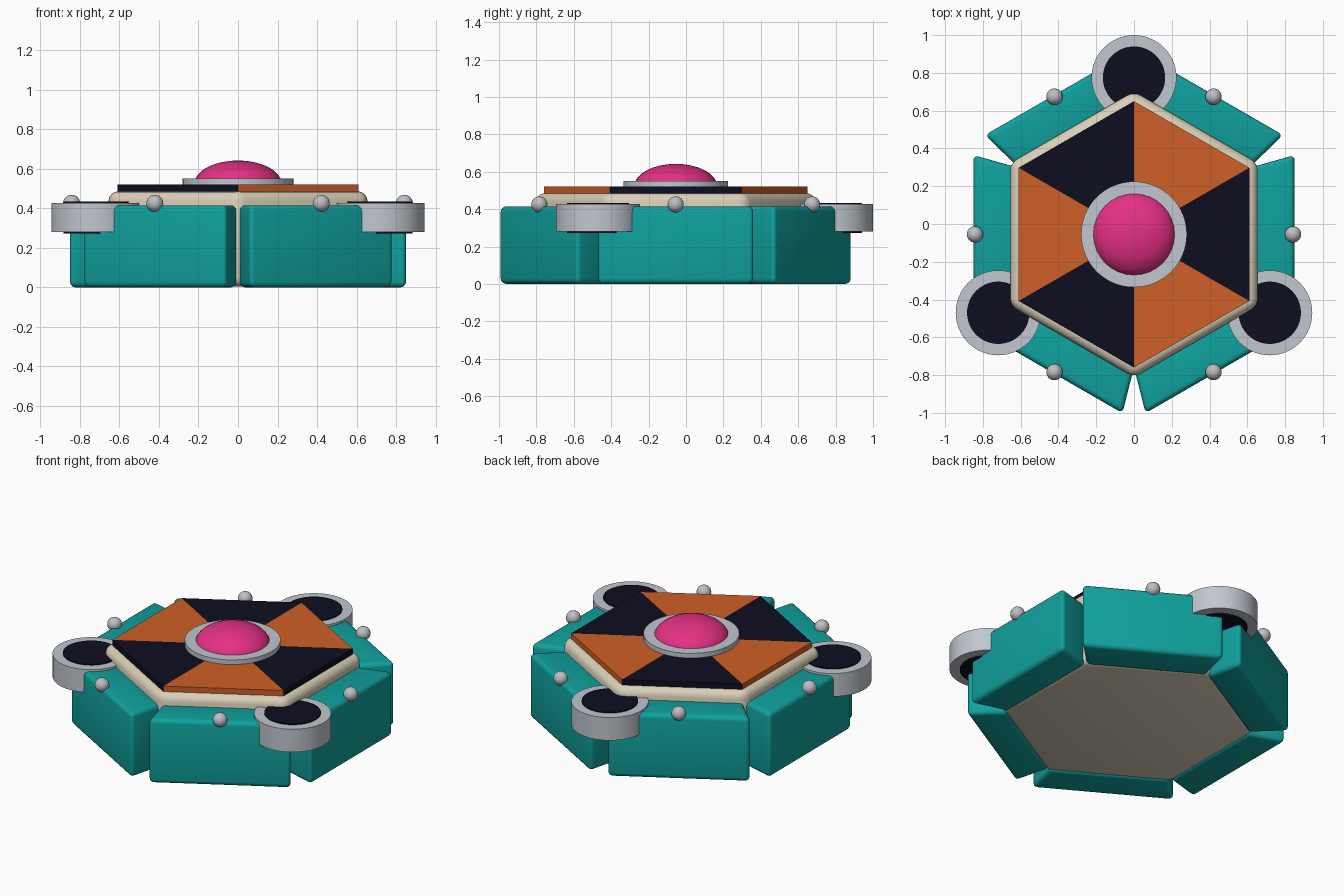
import bpy, bmesh
from math import radians, sin, cos, sqrt

cube = bpy.data.objects.get("Cube")
if cube:
    bpy.data.objects.remove(cube)

CY = -0.055  # hexagon centre along y


def material(name, rgb, rough=0.5):
    m = bpy.data.materials.new(name)
    m.use_nodes = True
    m.diffuse_color = (*rgb, 1)
    node = m.node_tree.nodes["Principled BSDF"]
    node.inputs["Base Color"].default_value = (*rgb, 1)
    node.inputs["Roughness"].default_value = rough
    return m


TEAL = material("teal", (0.005, 0.36, 0.34))
CREAM = material("cream", (0.70, 0.63, 0.48))
ORANGE = material("orange", (0.62, 0.115, 0.02))
NAVY = material("dark navy", (0.004, 0.004, 0.014))
PINK = material("pink", (0.78, 0.03, 0.23))
STEEL = material("pale steel", (0.53, 0.57, 0.62))
PEARL = material("stud grey", (0.52, 0.52, 0.55))


def polar(r, deg):
    return r * cos(radians(deg)), r * sin(radians(deg))


def finish(bm, name, mat, loc=(0, 0, 0), turn=0):
    bmesh.ops.recalc_face_normals(bm, faces=bm.faces)
    mesh = bpy.data.meshes.new(name)
    bm.to_mesh(mesh)
    bm.free()
    mesh.materials.append(mat)
    obj = bpy.data.objects.new(name, mesh)
    bpy.context.collection.objects.link(obj)
    obj.location = (loc[0], loc[1] + CY, loc[2])
    obj.rotation_euler.z = radians(turn)
    bpy.ops.object.select_all(action="DESELECT")
    obj.select_set(True)
    bpy.context.view_layer.objects.active = obj
    bpy.ops.object.shade_smooth_by_angle(angle=radians(35))
    return obj


def prism(name, outline, z0, z1, mat, bevel=0, loc=(0, 0), turn=0):
    """Extrude a flat outline from z0 to z1 and round its edges."""
    bm = bmesh.new()
    face = bm.faces.new([bm.verts.new((x, y, z0)) for x, y in outline])
    top = bmesh.ops.extrude_face_region(bm, geom=[face])["geom"]
    verts = [v for v in top if isinstance(v, bmesh.types.BMVert)]
    bmesh.ops.translate(bm, verts=verts, vec=(0, 0, z1 - z0))
    if bevel:
        bmesh.ops.bevel(bm, geom=bm.edges[:], offset=bevel, segments=4,
                        profile=0.5, affect="EDGES")
    return finish(bm, name, mat, loc, turn)


def disc(name, r, z0, z1, mat, loc=(0, 0)):
    outline = [polar(r, i * 360 / 64) for i in range(64)]
    return prism(name, outline, z0, z1, mat, 0, (*loc, 0))


def ball(name, r, height, loc, mat):
    bm = bmesh.new()
    bmesh.ops.create_uvsphere(bm, u_segments=32, v_segments=16, radius=r)
    bmesh.ops.scale(bm, verts=bm.verts, vec=(1, 1, height / r))
    return finish(bm, name, mat, loc)


def hexagon(r):
    return [polar(r, 30 + 60 * i) for i in range(6)]


# Central hexagonal body
prism("body", hexagon(0.655 * 2 / sqrt(3)), 0.005, 0.485, CREAM, 0.045, (0, 0, 0))

# Six side panels, wider on the outside, each with a stud on its top edge
panel = [(0.62, -0.355), (0.85, -0.42), (0.85, 0.42), (0.62, 0.355)]
for i in range(6):
    angle = 60 * i
    prism(f"side_panel_{i + 1}", panel, 0, 0.415, TEAL, 0.028, (0, 0, 0), angle)
    ball(f"stud_{i + 1}", 0.043, 0.043, (*polar(0.842, angle), 0.425), PEARL)

# Top plate of alternating wedges
for i in range(6):
    start = 30 + 60 * i
    wedge = [(0, 0), polar(0.705, start), polar(0.705, start + 60)]
    prism(f"top_wedge_{i + 1}", wedge, 0.48, 0.52,
          NAVY if i % 2 else ORANGE, 0, (0, 0, 0))

# Corner pods with dark cores
for i, angle in enumerate((90, 210, 330)):
    spot = polar(0.83, angle)
    disc(f"pod_ring_{i + 1}", 0.225, 0.28, 0.428, STEEL, spot)
    disc(f"pod_core_{i + 1}", 0.165, 0.272, 0.434, NAVY, spot)

# Central dome on its collar
disc("dome_collar", 0.28, 0.515, 0.55, STEEL)
ball("dome", 0.222, 0.12, (0, 0, 0.522), PINK)
